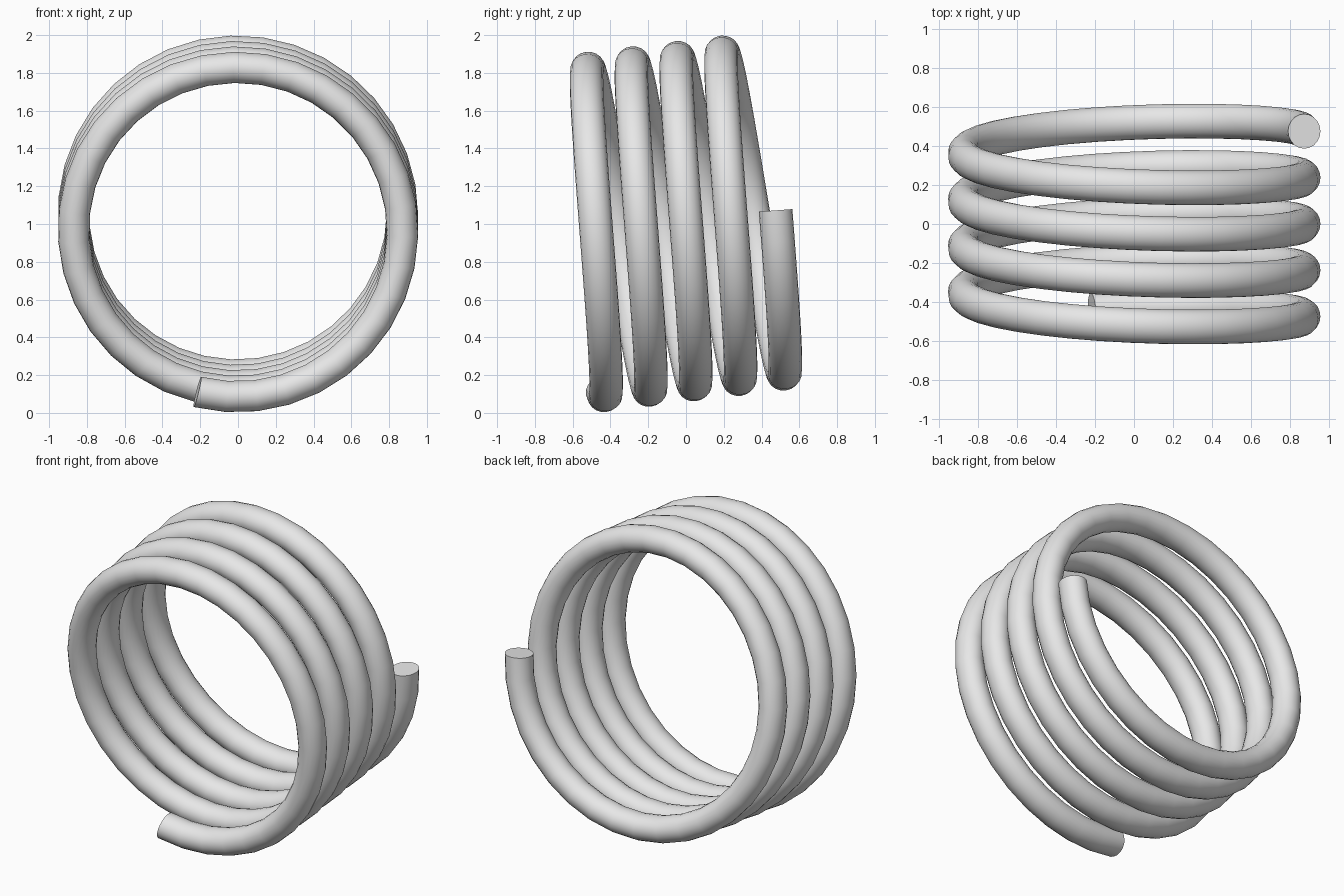
import bpy, bmesh, math
from mathutils import Vector

cube = bpy.data.objects.get("Cube")
if cube:
    bpy.data.objects.remove(cube, do_unlink=True)

COIL_R = 0.871            # centre line radius
PITCH = 0.239             # advance per turn
TUBE_R, TUBE_A = 0.083, 0.089   # tube radius across and along the axis
START, END = math.radians(-14.3), math.radians(4 * 360 + 90)
STEPS, SIDES = 150, 20
RISE = PITCH / math.tau

# Grey metal
metal = bpy.data.materials.new("grey_metal")
metal.use_nodes = True
grey = (0.8, 0.8, 0.8, 1)
metal.diffuse_color = grey
metal.node_tree.nodes["Principled BSDF"].inputs["Base Color"].default_value = grey


def ring(bm, a):
    """One tube section, square to the helix, at angle a from the bottom."""
    out = Vector((math.sin(a), 0, -math.cos(a)))
    tangent = Vector((COIL_R * math.cos(a), RISE, COIL_R * math.sin(a))).normalized()
    side = tangent.cross(out)
    centre = out * COIL_R + Vector((0, RISE * a, 0))
    return [bm.verts.new(centre + out * TUBE_R * math.cos(b) + side * TUBE_A * math.sin(b))
            for b in (math.tau * k / SIDES for k in range(SIDES))]


# Coil tube swept along the helix, with flat ends
bm = bmesh.new()
rings = [ring(bm, START + (END - START) * i / STEPS) for i in range(STEPS + 1)]
for r, s in zip(rings, rings[1:]):
    for k in range(SIDES):
        n = (k + 1) % SIDES
        bm.faces.new((r[k], r[n], s[n], s[k]))
bm.faces.new(rings[0])
bm.faces.new(rings[-1])
bmesh.ops.recalc_face_normals(bm, faces=bm.faces)
mesh = bpy.data.meshes.new("coil_spring")
bm.to_mesh(mesh)
bm.free()
mesh.materials.append(metal)

# Lean the coil back so it rests on its lowest turn
coil = bpy.data.objects.new("coil_spring", mesh)
bpy.context.collection.objects.link(coil)
coil.rotation_euler.x = math.radians(6.9)
coil.location = (0, -0.534, 0.95)

bpy.ops.object.select_all(action='DESELECT')
coil.select_set(True)
bpy.context.view_layer.objects.active = coil
bpy.ops.object.shade_smooth_by_angle(angle=math.radians(40))
